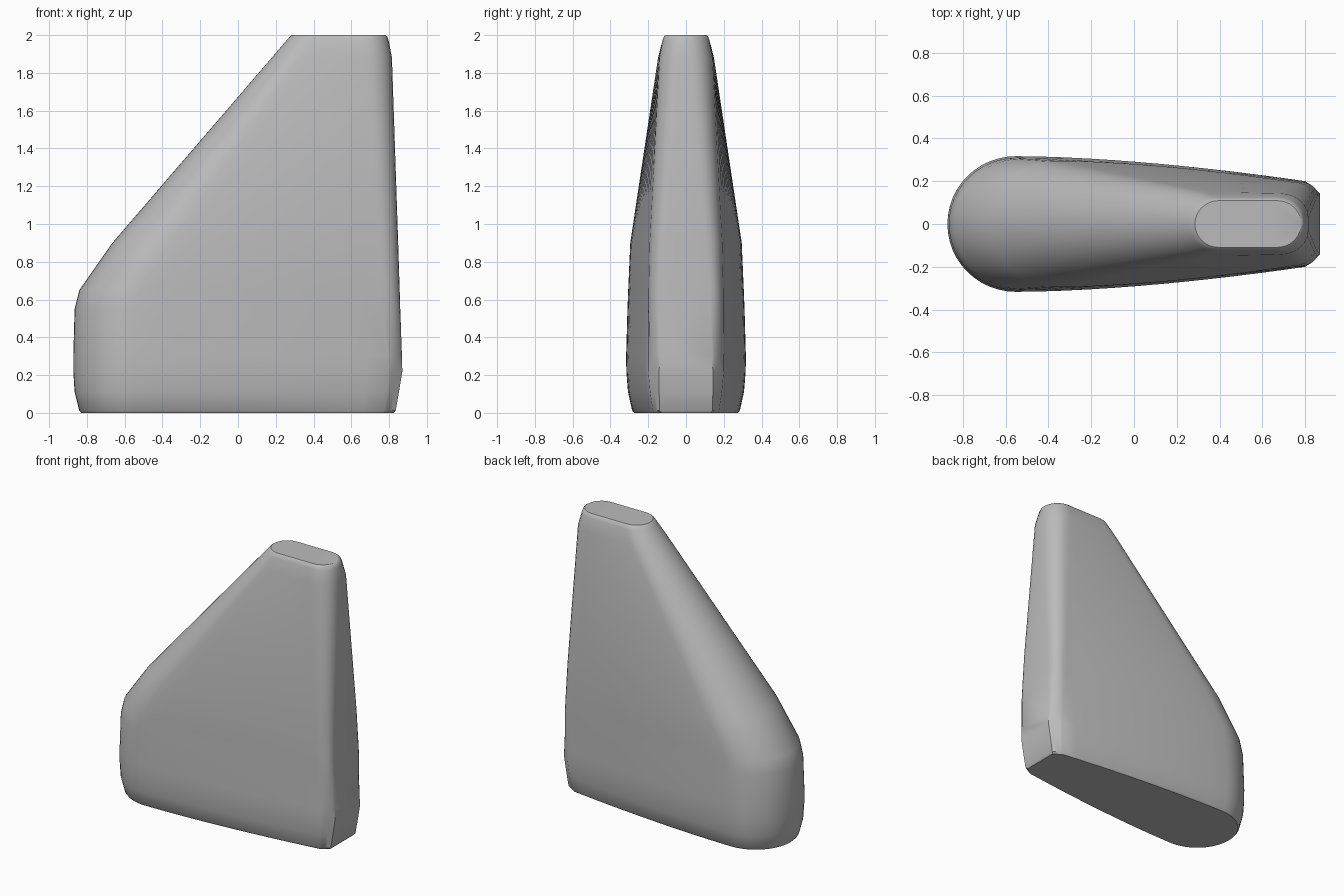
import bpy
import bmesh
import math

cube = bpy.data.objects.get("Cube")
if cube:
    bpy.data.objects.remove(cube, do_unlink=True)


def make_material(name, colour):
    mat = bpy.data.materials.new(name)
    mat.use_nodes = True
    mat.diffuse_color = colour
    mat.node_tree.nodes["Principled BSDF"].inputs["Base Color"].default_value = colour
    return mat


def half_outline(nose_x, tail_x, width, nose, shoulder, depth, flat, straight):
    """Half of a level section (y >= 0), running from the nose to the tail."""
    points = []
    steps = 12
    # Rounded nose
    for i in range(steps + 1):
        t = math.pi / 2 * i / steps
        points.append((nose_x + nose * (1 - math.cos(t)), width * math.sin(t)))
    # Gently bowed flank
    start, end = nose_x + nose, tail_x - depth
    for i in range(1, steps):
        t = i / steps
        points.append((start + (end - start) * t, width + (shoulder - width) * t ** 1.7))
    # Tail corner, blended from round to a plain chamfer
    corner = 6
    for i in range(corner + 1):
        u = i / corner
        t = math.pi / 2 * u
        across = math.sin(t) * (1 - straight) + u * straight
        inward = math.cos(t) * (1 - straight) + (1 - u) * straight
        points.append((end + depth * across, flat + (shoulder - flat) * inward))
    return points


# height, nose x, tail x, half width, nose length, shoulder, tail depth, flat, straight
sections = [
    (0.0, -0.83, 0.825, 0.275, 0.28, 0.17, 0.06, 0.13, 1),
    (0.012, -0.84, 0.835, 0.285, 0.29, 0.175, 0.06, 0.14, 1),
    (0.11, -0.865, 0.852, 0.307, 0.31, 0.19, 0.06, 0.142, 1),
    (0.22, -0.872, 0.87, 0.316, 0.32, 0.20, 0.07, 0.142, 1),
    (0.3, -0.872, 0.868, 0.317, 0.32, 0.20, 0.075, 0.14, 0.7),
    (0.55, -0.865, 0.859, 0.31, 0.32, 0.20, 0.09, 0.13, 0),
    (0.65, -0.84, 0.856, 0.306, 0.32, 0.20, 0.095, 0.125, 0),
    (0.9, -0.665, 0.848, 0.295, 0.3, 0.195, 0.1, 0.11, 0),
    (1.88, 0.178, 0.815, 0.148, 0.15, 0.143, 0.13, 0.03, 0),
    (1.97, 0.255, 0.798, 0.125, 0.125, 0.125, 0.12, 0.005, 0),
    (1.993, 0.275, 0.79, 0.117, 0.117, 0.117, 0.117, 0.002, 0),
    (2.0, 0.285, 0.78, 0.109, 0.11, 0.109, 0.109, 0.002, 0),
]

# Tapered fin body lofted through the sections
bm = bmesh.new()
rings = []
for z, *shape in sections:
    half = half_outline(*shape)
    outline = half + [(x, -y) for x, y in reversed(half[1:])]
    rings.append([bm.verts.new((x, y, z)) for x, y in outline])

count = len(rings[0])
for lower, upper in zip(rings, rings[1:]):
    for i in range(count):
        j = (i + 1) % count
        bm.faces.new((lower[i], lower[j], upper[j], upper[i]))
bm.faces.new(rings[0])
bm.faces.new(rings[-1])
bmesh.ops.recalc_face_normals(bm, faces=bm.faces)

mesh = bpy.data.meshes.new("fin_body")
bm.to_mesh(mesh)
bm.free()
mesh.materials.append(make_material("light grey", (0.5, 0.5, 0.5, 1)))

fin = bpy.data.objects.new("fin_body", mesh)
bpy.context.collection.objects.link(fin)
bpy.ops.object.select_all(action="DESELECT")
fin.select_set(True)
bpy.context.view_layer.objects.active = fin
bpy.ops.object.shade_smooth_by_angle(angle=math.radians(35))
